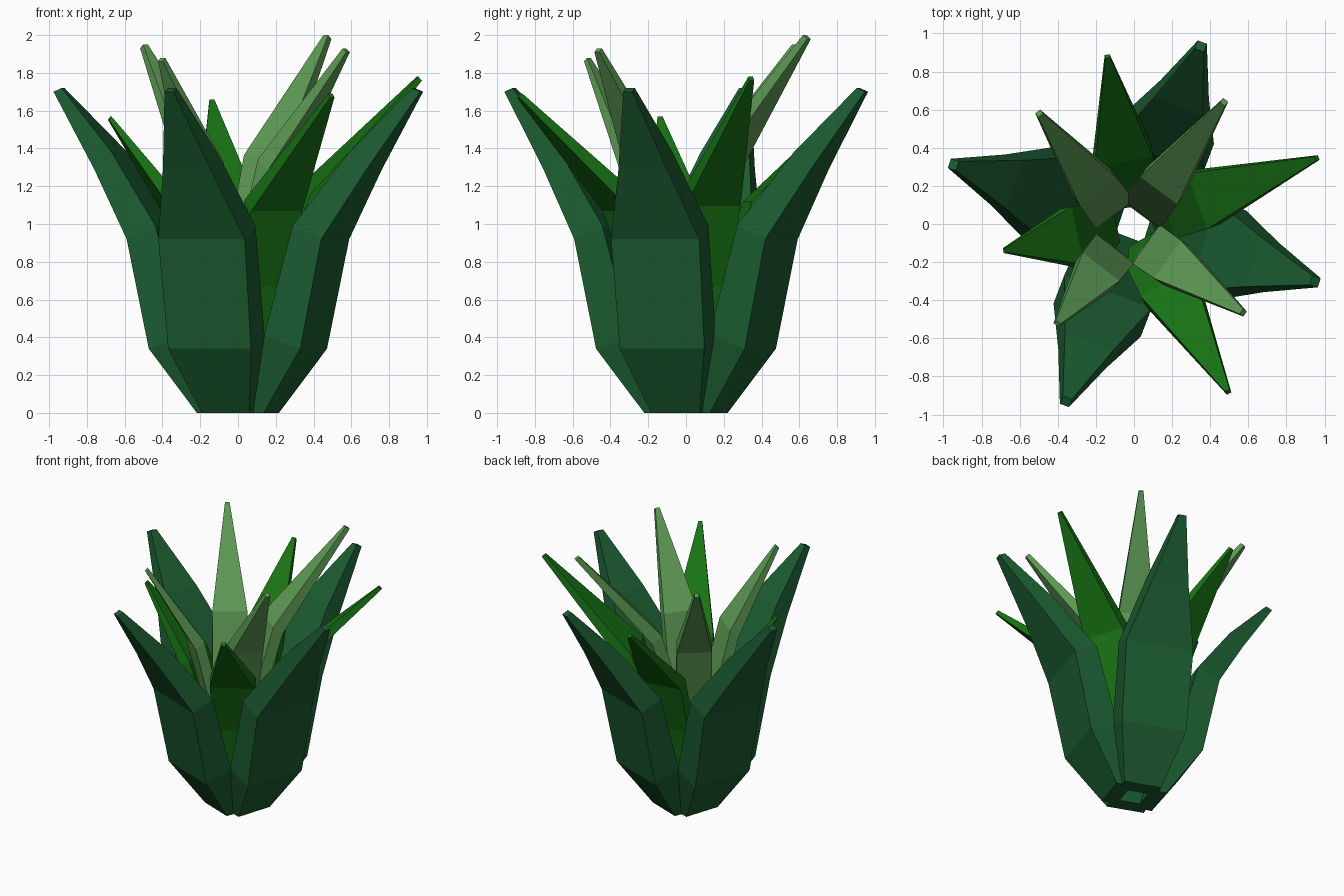
import bpy, bmesh, math

if "Cube" in bpy.data.objects:
    bpy.data.objects.remove(bpy.data.objects["Cube"])

def material(name, color):
    m = bpy.data.materials.new(name)
    m.diffuse_color = (*color, 1)
    m.use_nodes = True
    m.node_tree.nodes["Principled BSDF"].inputs["Base Color"].default_value = m.diffuse_color
    return m

def leaf(name, rings, centre, angle, mat, tip_r, tip_z):
    """Loft a four-sided leaf. Ring = outer r, outer z, inner r, inner z, half width.
    The upper rings are stretched so the tip lands at tip_r, tip_z."""
    a = math.radians(angle)
    c, s = math.cos(a), math.sin(a)
    end = rings[-1]
    bm = bmesh.new()
    loops = []
    for i, (ro, zo, ri, zi, t) in enumerate(rings):
        f = (i / (len(rings) - 1)) ** 2
        kr = 1 + (tip_r / end[0] - 1) * f
        kz = 1 + (tip_z / end[3] - 1) * f
        loop = []
        for r, z, w in ((ro, zo, -t), (ro, zo, t), (ri, zi, t), (ri, zi, -t)):
            r *= kr
            loop.append(bm.verts.new((centre[0] + r * c - w * s, centre[1] + r * s + w * c, z * kz)))
        loops.append(loop)
    for low, high in zip(loops, loops[1:]):
        for j in range(4):
            k = (j + 1) % 4
            bm.faces.new((low[j], low[k], high[k], high[j]))
    bm.faces.new(loops[0][::-1])
    bm.faces.new(loops[-1])
    bmesh.ops.recalc_face_normals(bm, faces=bm.faces[:])
    me = bpy.data.meshes.new(name)
    bm.to_mesh(me)
    bm.free()
    me.materials.append(mat)
    bpy.context.collection.objects.link(bpy.data.objects.new(name, me))

# Leaf profiles for the three tiers
OUTER = [(.185, 0, .075, 0, .135), (.42, .34, .22, .41, .235), (.54, .92, .38, .99, .245),
         (.757, 1.29, .66, 1.38, .135), (1.02, 1.70, .975, 1.72, .025)]
MIDDLE = [(.16, .22, .09, .24, .08), (.26, .67, .18, .71, .145), (.42, 1.07, .35, 1.13, .155),
          (1.02, 1.67, 1.00, 1.69, .013)]
INNER = [(.16, .48, .11, .48, .08), (.19, .82, .115, .85, .125), (.32, 1.29, .255, 1.35, .122),
         (.77, 1.93, .745, 1.95, .016)]

# Tier: profile, colour, centre, and (angle, tip radius, tip height) of each leaf
TIERS = {
    "outer_leaf": (OUTER, (.011, .105, .03), (0, 0),
                   [(-17.6, 1.02, 1.72), (69.4, 1.02, 1.72), (161.8, 1.02, 1.72), (249, 1.02, 1.72)]),
    "middle_leaf": (MIDDLE, (.009, .17, .007), (0, 0),
                    [(19.8, 1.03, 1.78), (99, .90, 1.66), (191.5, .70, 1.57), (299.3, 1.02, 1.69)]),
    "inner_leaf": (INNER, (.11, .32, .09), (-.03, -.04),
                   [(53.5, .86, 2.0), (127, .79, 1.95), (232.2, .62, 1.88), (324.8, .75, 1.93)]),
}

for name, (profile, color, centre, leaves) in TIERS.items():
    mat = material(name + "_green", color)
    for i, (angle, r, z) in enumerate(leaves):
        leaf(f"{name}_{i + 1}", profile, centre, angle, mat, r, z)
